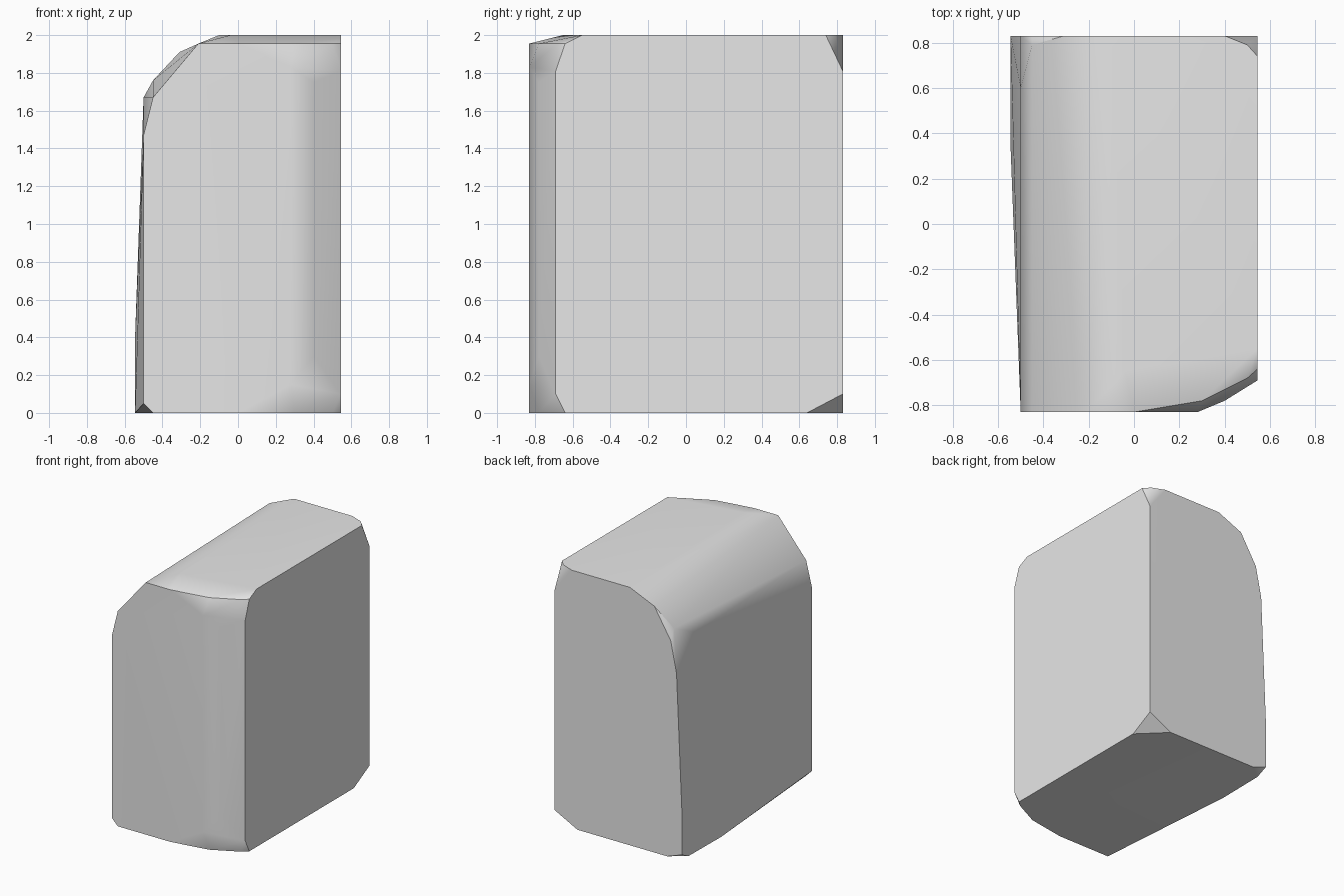
import bpy
import bmesh
import math

old_cube = bpy.data.objects.get("Cube")
if old_cube:
    bpy.data.objects.remove(old_cube, do_unlink=True)

HALF_WIDTH = 0.545
HALF_DEPTH = 0.83
HEIGHT = 2.0
RIM_HEIGHT = 1.955


def on_plane(axis, offset, outline):
    """Place a flat outline on the plane at this offset along the axis."""
    placed = []
    for first, second in outline:
        point = [first, second]
        point.insert(axis, offset)
        placed.append(tuple(point))
    return placed


def make_material(name, value):
    material = bpy.data.materials.new(name)
    material.use_nodes = True
    colour = (value, value, value, 1.0)
    material.diffuse_color = colour
    shader = material.node_tree.nodes["Principled BSDF"]
    shader.inputs["Base Color"].default_value = colour
    shader.inputs["Roughness"].default_value = 0.8
    return material


def make_hull(name, points, material):
    """Wrap the outlines in one convex block with clean flat faces."""
    bm = bmesh.new()
    for point in points:
        bm.verts.new(point)
    bmesh.ops.convex_hull(bm, input=list(bm.verts))
    loose = [vert for vert in bm.verts if not vert.link_faces]
    bmesh.ops.delete(bm, geom=loose, context='VERTS')
    bmesh.ops.dissolve_limit(bm, angle_limit=math.radians(1),
                             verts=list(bm.verts), edges=list(bm.edges))
    bmesh.ops.recalc_face_normals(bm, faces=list(bm.faces))
    mesh = bpy.data.meshes.new(name)
    bm.to_mesh(mesh)
    bm.free()
    mesh.materials.append(material)
    block = bpy.data.objects.new(name, mesh)
    bpy.context.collection.objects.link(block)
    return block


# Front face, with a sloping shoulder on one side
front = on_plane(1, -HALF_DEPTH, [
    (-.5, .05), (-.45, 0), (0, 0), (.28, .15), (.28, 1.83),
    (0, RIM_HEIGHT), (-.21, RIM_HEIGHT), (-.45, 1.67), (-.5, 1.47)])

# Back face, with the same shoulder and clipped corners
back = on_plane(1, HALF_DEPTH, [
    (HALF_WIDTH, .1), (HALF_WIDTH, 1.81), (.4, HEIGHT), (-.1, HEIGHT),
    (-.31, 1.91), (-.45, 1.68), (-.5, 1.44), (-HALF_WIDTH, .4),
    (-HALF_WIDTH, .045), (-.42, 0), (.35, 0)])

# Large flat side
side = on_plane(0, HALF_WIDTH, [
    (-.69, .1), (-.69, 1.81), (-.64, RIM_HEIGHT), (-.55, HEIGHT),
    (.74, HEIGHT), (.64, 0), (-.64, 0)])

# Rounded front corner, repeated at the base and the upper rim
corner = [(.3, -.78), (.5, -.68)]
rounded = on_plane(2, 0, corner) + on_plane(2, RIM_HEIGHT, corner)
for level in (.3, 1.75):
    rounded += on_plane(2, level, [(.4, -.78)])

# Top, base and shoulder details
top = on_plane(2, HEIGHT, [(-.04, -.65), (.5, .79)])
base = on_plane(2, 0, [(-HALF_WIDTH, .35), (-.54, .74)])
shoulder = [(-.45, .79, 1.76), (-.5, .6, 1.67)]

stone_grey = make_material("light_grey", 0.8)
block = make_hull("chamfered_block",
                  front + back + side + rounded + top + base + shoulder,
                  stone_grey)

# Soft curves with crisp outer edges
bpy.ops.object.select_all(action='DESELECT')
block.select_set(True)
bpy.context.view_layer.objects.active = block
bpy.ops.object.shade_smooth_by_angle(angle=math.radians(32))
weighted = block.modifiers.new("weighted_normals", 'WEIGHTED_NORMAL')
weighted.keep_sharp = True
